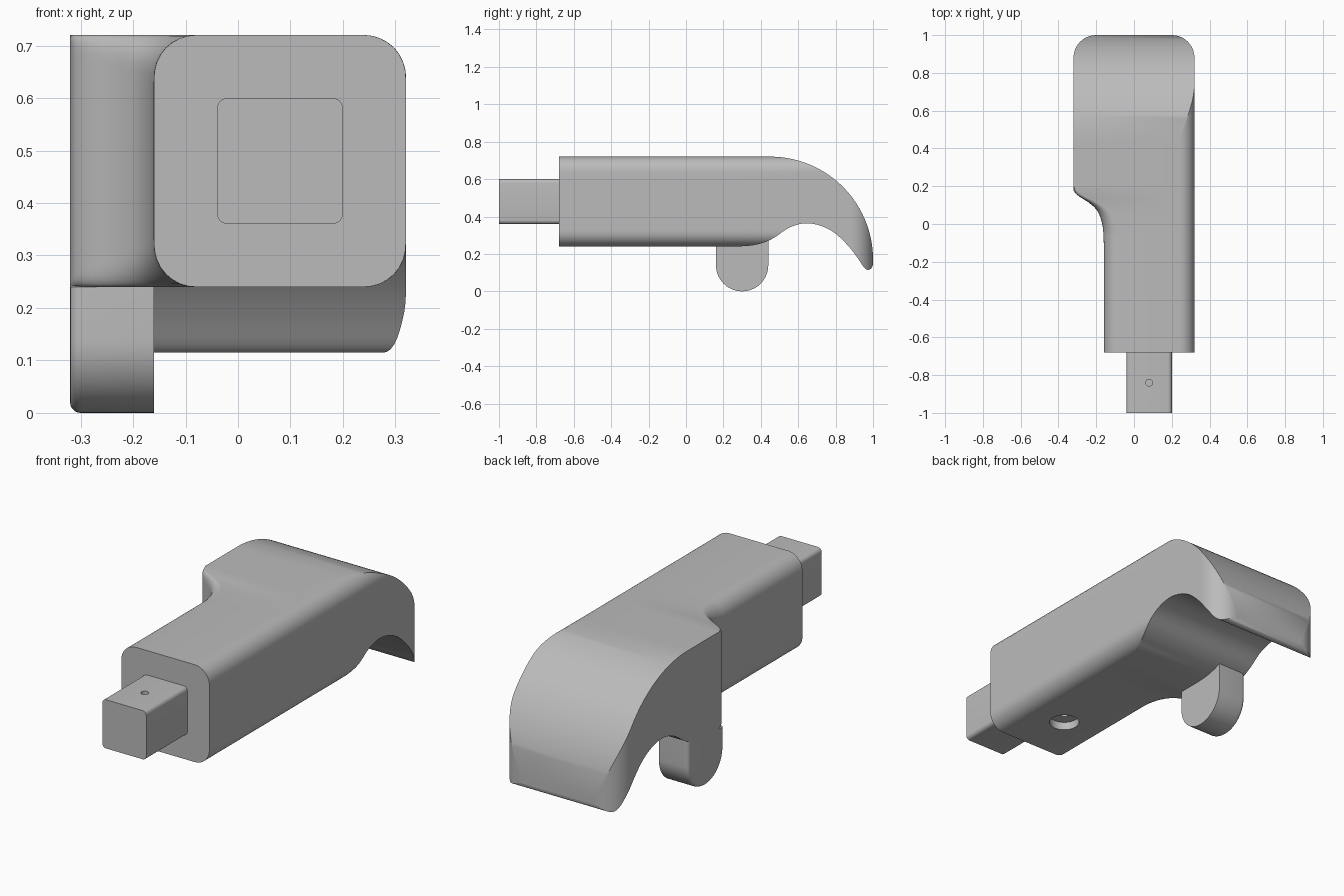
import bpy, bmesh, math

cube = bpy.data.objects.get("Cube")
if cube:
    bpy.data.objects.remove(cube)

grey = bpy.data.materials.new("plain grey")
grey.use_nodes = True
colour = (0.5, 0.5, 0.5, 1)
grey.diffuse_color = colour
grey.node_tree.nodes["Principled BSDF"].inputs["Base Color"].default_value = colour


def finish(name, bm):
    """Turn a bmesh into a named grey object."""
    bmesh.ops.recalc_face_normals(bm, faces=bm.faces)
    mesh = bpy.data.meshes.new(name)
    bm.to_mesh(mesh)
    bm.free()
    mesh.materials.append(grey)
    obj = bpy.data.objects.new(name, mesh)
    bpy.context.collection.objects.link(obj)
    return obj


def smooth(obj):
    bpy.ops.object.select_all(action="DESELECT")
    obj.select_set(True)
    bpy.context.view_layer.objects.active = obj
    bpy.ops.object.shade_smooth_by_angle(angle=math.radians(32))


def loft(rings):
    """Skin equal-length closed rings and cap both ends."""
    bm = bmesh.new()
    rows = [[bm.verts.new(p) for p in ring] for ring in rings]
    n = len(rows[0])
    for a, b in zip(rows, rows[1:]):
        for i in range(n):
            j = (i + 1) % n
            bm.faces.new((a[i], a[j], b[j], b[i]))
    bm.faces.new(rows[0])
    bm.faces.new(rows[-1])
    return bm


def drill(obj, x, y, z0, z1, radius):
    """Cut a vertical round hole between two heights."""
    rings = [[(x + radius * math.cos(a), y + radius * math.sin(a), z)
              for a in (math.tau * i / 32 for i in range(32))] for z in (z0, z1)]
    cutter = finish("hole_cutter", loft(rings))
    cutter.hide_render = True
    mod = obj.modifiers.new("hole", "BOOLEAN")
    mod.operation, mod.solver, mod.object = "DIFFERENCE", "EXACT", cutter
    bpy.context.view_layer.objects.active = obj
    bpy.ops.object.modifier_apply(modifier=mod.name)
    bpy.data.objects.remove(cutter)


def curve(points, t):
    """Smooth interpolation through (t, value) points, flat outside them."""
    if t <= points[0][0]:
        return points[0][1]
    if t >= points[-1][0]:
        return points[-1][1]
    last = len(points) - 1

    def slope(i):
        a, b = points[max(i - 1, 0)], points[min(i + 1, last)]
        return (b[1] - a[1]) / (b[0] - a[0])
    i = max(k for k in range(last) if points[k][0] <= t)
    (t0, v0), (t1, v1) = points[i], points[i + 1]
    h = t1 - t0
    s = (t - t0) / h
    return (v0 * (1 + 2 * s) * (1 - s) ** 2 + v1 * s * s * (3 - 2 * s)
            + h * s * (1 - s) * (slope(i) * (1 - s) - slope(i + 1) * s))


LOW, HIGH, EDGE = 0.24, 0.72, 0.08
# Underside height, shoulder outline and shoulder edge radius along y
underside = [(0.28, LOW), (0.35, 0.245), (0.42, 0.262), (0.48, 0.292), (0.53, 0.328),
             (0.58, 0.352), (0.65, 0.364), (0.73, 0.347), (0.8, 0.308), (0.87, 0.24),
             (0.92, 0.175), (0.95, 0.13), (0.97, 0.115), (0.99, 0.122), (1.0, 0.14)]
shoulder = [(-0.1, -0.16), (-0.02, -0.165), (0.04, -0.18), (0.08, -0.202), (0.11, -0.235),
            (0.13, -0.265), (0.145, -0.289), (0.165, -0.31), (0.2, -0.32)]
shoulder_edge = [(-0.05, EDGE), (0.06, 0.06), (0.14, 0.03), (0.2, 0)]


def inset(z, y, radius):
    """How far a rounded long edge pulls the side wall in at height z."""
    below = z - LOW if y < 0.65 else radius
    d = min(below, HIGH - z)
    if d >= radius:
        return 0
    d = max(d, 0)
    return radius - math.sqrt(max(radius ** 2 - (radius - d) ** 2, 0))


def section(y):
    """Cross-section of the handle and hook at y."""
    top = HIGH if y < 0.45 else 0.17 + math.sqrt(max(0.55 ** 2 - (y - 0.45) ** 2, 0))
    bottom = curve(underside, y)
    left, right = curve(shoulder, y), 0.32
    if y > 0.88:                                   # rounded corners of the tip
        right = 0.2 + math.sqrt(max(0.12 ** 2 - (y - 0.88) ** 2, 0))
        left = -right
    steps = 28
    zs = [bottom + (top - bottom) * (1 - math.cos(math.pi * i / steps)) / 2
          for i in range(steps + 1)]
    radius = curve(shoulder_edge, y)
    ring = [(right - inset(z, y, EDGE), y, z) for z in zs]
    return ring + [(left + inset(z, y, radius), y, z) for z in reversed(zs)]


# Handle with curved hook, one continuous body
stations = [-0.68, -0.1] + [-0.1 + 0.012 * i for i in range(1, 26)]
stations += [0.2 + 0.025 * i for i in range(1, 11)]
stations += [0.45 + 0.55 * math.sin(math.pi / 2 * i / 40) for i in range(1, 41)]
body = finish("handle_and_hook", loft([section(y) for y in stations]))
drill(body, 0.08, -0.42, 0.1, LOW + 0.04, 0.07)
drill(body, 0.08, -0.42, 0.2, LOW + 0.14, 0.015)
smooth(body)

# Square stem at the front, with a pin hole
bm = bmesh.new()
bmesh.ops.create_cube(bm, size=1)
for v in bm.verts:
    v.co = (0.08 + v.co.x * 0.24, -0.83 + v.co.y * 0.34, 0.48 + v.co.z * 0.24)
long_edges = [e for e in bm.edges if abs(e.verts[0].co.y - e.verts[1].co.y) > 0.1]
bmesh.ops.bevel(bm, geom=long_edges, offset=0.02, segments=5, profile=0.5, affect="EDGES")
stem = finish("stem", bm)
drill(stem, 0.08, -0.84, 0.5, 0.7, 0.018)
smooth(stem)

# Round-ended lug under the shoulder, softened on its outer side
def lug_ring(x, shrink):
    r = 0.14 - shrink
    arc = [(x, 0.3 + r * math.cos(a), 0.14 + r * math.sin(a))
           for a in (math.pi + math.pi * i / 28 for i in range(29))]
    return arc + [(x, 0.3 + r, 0.3), (x, 0.3, 0.26), (x, 0.3 - r, LOW)]


soft = [(-0.3 - 0.02 * math.cos(a), 0.02 * (1 - math.sin(a)))
        for a in (math.pi / 2 * i / 5 for i in range(6))]
lug = finish("lug", loft([lug_ring(x, s) for x, s in soft] + [lug_ring(-0.16, 0)]))
smooth(lug)
